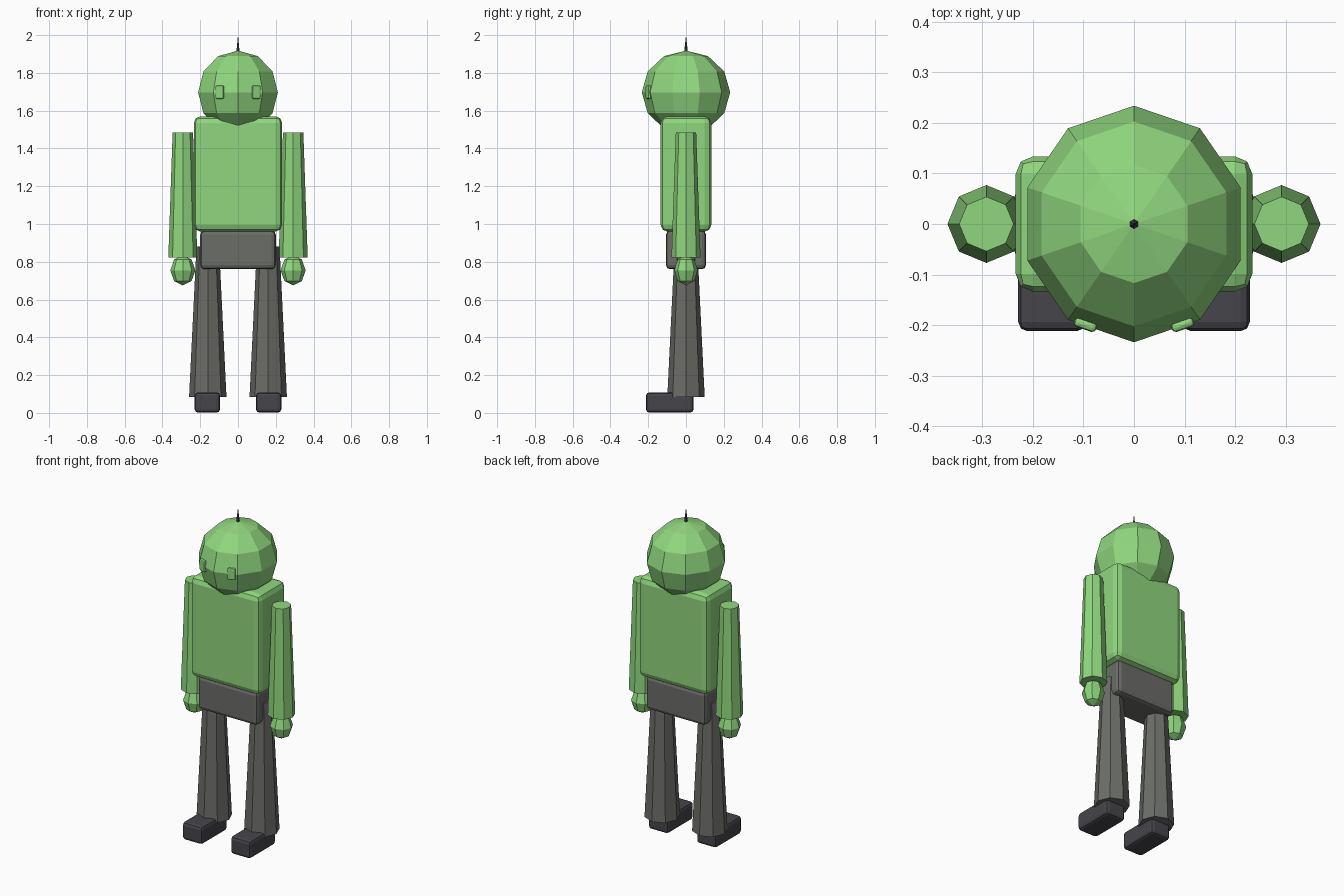
import bpy
from math import radians

if "Cube" in bpy.data.objects:
    bpy.data.objects.remove(bpy.data.objects["Cube"])


def material(name, rgb):
    mat = bpy.data.materials.new(name)
    mat.use_nodes = True
    mat.diffuse_color = (*rgb, 1)
    mat.node_tree.nodes["Principled BSDF"].inputs["Base Color"].default_value = (*rgb, 1)
    return mat


GREEN = material("leaf green", (0.28, 0.68, 0.21))
GREY = material("trouser grey", (0.147, 0.153, 0.138))
DARK = material("shoe charcoal", (0.061, 0.06, 0.07))


def finish(name, mat):
    obj = bpy.context.object
    obj.name = name
    obj.data.materials.append(mat)
    return obj


def box(name, mat, center, size, bevel, segments=2, turn=0):
    bpy.ops.mesh.primitive_cube_add(size=1, location=center)
    obj = finish(name, mat)
    obj.scale = size
    bpy.ops.object.transform_apply(location=False, rotation=False, scale=True)
    obj.rotation_euler.z = turn
    mod = obj.modifiers.new("rounded edges", 'BEVEL')
    mod.width, mod.segments = bevel, segments
    return obj


def ball(name, mat, center, radii, segments, rings):
    bpy.ops.mesh.primitive_uv_sphere_add(segments=segments, ring_count=rings,
                                         radius=1, location=center)
    obj = finish(name, mat)
    obj.scale = radii
    return obj


def taper(name, mat, x, z_low, z_high, r_low, r_high, sides=8):
    bpy.ops.mesh.primitive_cone_add(vertices=sides, radius1=r_low, radius2=r_high,
                                    depth=z_high - z_low,
                                    location=(x, 0, (z_low + z_high) / 2))
    return finish(name, mat)


# Head with its spike
ball("head", GREEN, (0, 0, 1.697), (0.222, 0.234, 0.221), 10, 6)
taper("head_spike", DARK, 0, 1.9, 2.0, 0.011, 0, 6)

# Trunk
box("torso", GREEN, (0, 0, 1.265), (0.468, 0.268, 0.61), 0.035)
box("pelvis", GREY, (0, 0, 0.863), (0.4, 0.212, 0.205), 0.022)

# Paired parts
for side, s in (("left", 1), ("right", -1)):
    box(side + "_eye", GREEN, (s * 0.096, -0.199, 1.698), (0.046, 0.02, 0.07),
        0.008, turn=s * radians(19))
    taper(side + "_arm", GREEN, s * 0.292, 0.823, 1.485, 0.077, 0.054)
    ball(side + "_hand", GREEN, (s * 0.292, 0, 0.755), (0.066, 0.062, 0.08), 8, 4)
    taper(side + "_leg", GREY, s * 0.16, 0.085, 0.88, 0.099, 0.06)
    box(side + "_shoe", DARK, (s * 0.162, -0.086, 0.055), (0.134, 0.252, 0.108), 0.018)
